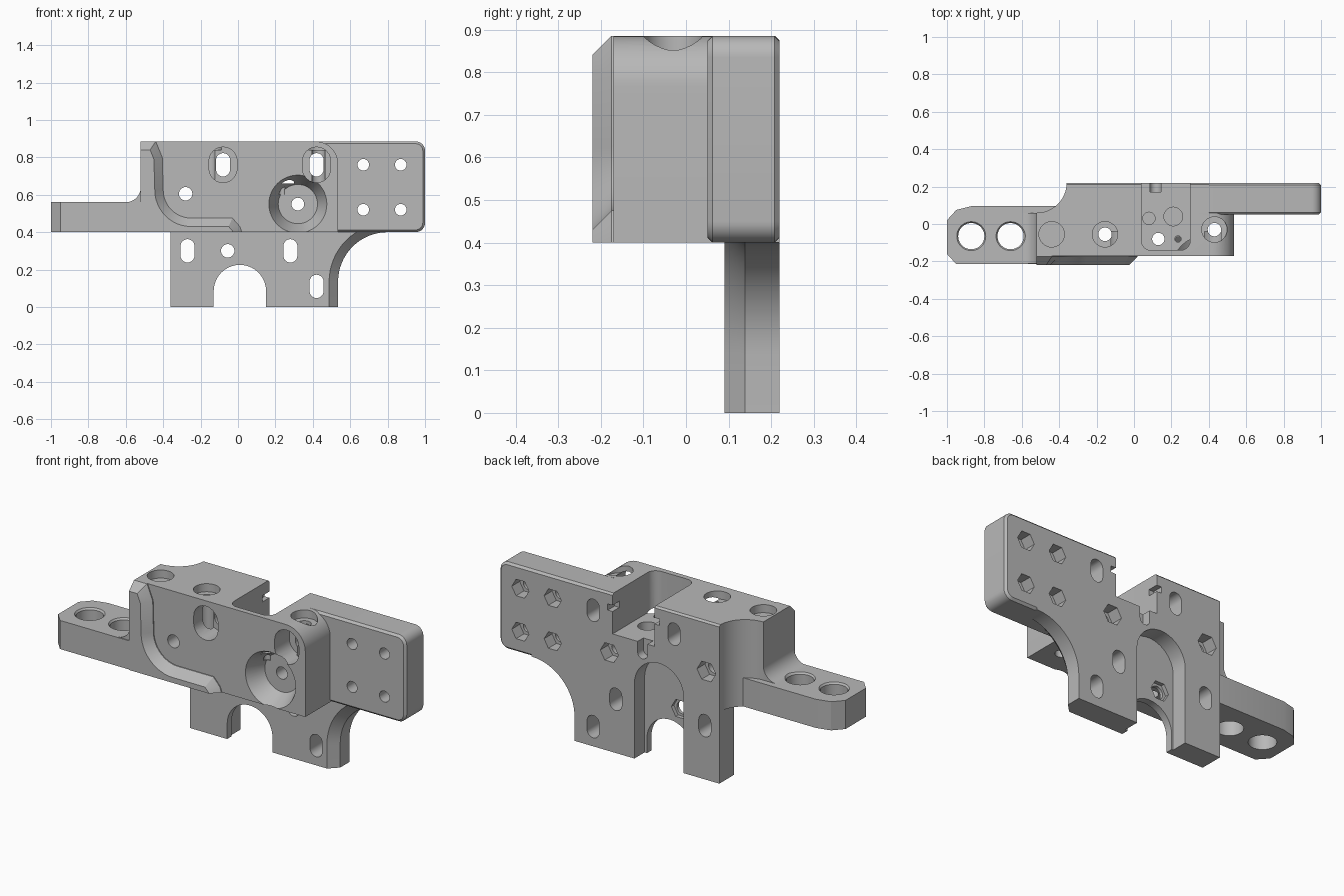
import bpy
import bmesh
from math import sin, cos, pi, radians

if "Cube" in bpy.data.objects:
    bpy.data.objects.remove(bpy.data.objects["Cube"])

GREY = (0.48, 0.48, 0.48, 1)
grey = bpy.data.materials.new("machined_grey")
grey.use_nodes = True
grey.diffuse_color = GREY
grey.node_tree.nodes["Principled BSDF"].inputs["Base Color"].default_value = GREY


def arc(cx, cy, r, start, end, n=12):
    angles = [radians(start + (end - start) * i / n) for i in range(n + 1)]
    return [(cx + r * cos(a), cy + r * sin(a)) for a in angles]


def ring(cx, cy, r, n=32):
    return arc(cx, cy, r, 0, 360 - 360 / n, n - 1)


def slot(cx, cy, w, h):
    r, d = w / 2, (h - w) / 2
    return arc(cx, cy + d, r, 0, 180) + arc(cx, cy - d, r, 180, 360)


def place(p, t, axis):
    return (p[0], t, p[1]) if axis == 'y' else (p[0], p[1], t)


def loft(name, first, last, axis, lo, hi, edge_rule=None, chamfer=0.0):
    """Solid between two matching outlines, with chamfers on the chosen edges."""
    bm = bmesh.new()
    a = [bm.verts.new(place(p, lo, axis)) for p in first]
    b = [bm.verts.new(place(p, hi, axis)) for p in last]
    bm.faces.new(a)
    bm.faces.new(b)
    for i in range(len(a)):
        j = (i + 1) % len(a)
        bm.faces.new((a[i], a[j], b[j], b[i]))
    bmesh.ops.recalc_face_normals(bm, faces=bm.faces)
    if bm.calc_volume(signed=True) < 0:
        bmesh.ops.reverse_faces(bm, faces=bm.faces)
    if edge_rule:
        edges = [e for e in bm.edges if edge_rule(e.verts[0].co, e.verts[1].co)]
        bmesh.ops.bevel(bm, geom=edges, offset=chamfer, segments=1,
                        affect='EDGES', profile=0.5)
    me = bpy.data.meshes.new(name)
    bm.to_mesh(me)
    bm.free()
    me.materials.append(grey)
    ob = bpy.data.objects.new(name, me)
    bpy.context.collection.objects.link(ob)
    return ob


parts = []


def part(name, outline, axis, lo, hi, **kw):
    parts.append(loft(name, outline, outline, axis, lo, hi, **kw))


# Main block with a rounded top corner
part("front_block", [(-0.52, 0.4), (0.535, 0.4)] + arc(0.415, 0.765, 0.12, 0, 90)
     + [(-0.52, 0.885)], 'y', -0.17, 0.06)
# Rear half of the block with a scooped corner
part("rear_block", [(-0.52, 0), (0.4, 0), (0.4, 0.22)]
     + arc(-0.52, 0.22, 0.16, 0, -90), 'z', 0.4, 0.885, chamfer=0.01,
     edge_rule=lambda p, q: min(p.y, q.y) > 0.21 and min(p.z, q.z) > 0.8)
# Side mounting plate, chamfered around its front and back faces
part("side_plate", [(0, 0.4)] + arc(0.95, 0.45, 0.05, -90, 0, 8)
     + arc(0.95, 0.835, 0.05, 0, 90, 8) + [(0, 0.885)], 'y', 0.05, 0.22, chamfer=0.012,
     edge_rule=lambda p, q: abs(p.y - q.y) < 0.01 and max(p.x, q.x) > 0.5)
# Lower web, chamfered along its curved flank
part("lower_web", [(-0.36, 0), (0.535, 0)] + arc(0.8, 0.135, 0.265, 180, 90, 16)
     + [(0.8, 0.45), (-0.36, 0.45)], 'y', 0.09, 0.22, chamfer=0.048,
     edge_rule=lambda p, q: max(p.y, q.y) < 0.1 and min(p.x, q.x) > 0.5)
# Raised lip on the front
part("front_lip", [(-0.52, 0.4), (0.02, 0.4), (0.01, 0.43), (-0.03, 0.475)]
     + arc(-0.25, 0.625, 0.15, 270, 180)
     + [(-0.405, 0.8), (-0.44, 0.885), (-0.52, 0.885)], 'y', -0.22, -0.1, chamfer=0.045,
     edge_rule=lambda p, q: max(p.y, q.y) < -0.2
     and max(p.x, q.x) > -0.5 and max(p.z, q.z) > 0.41)
# Side arm and the fillet joining it to the block
part("side_arm", [(-1, -0.16), (-0.95, -0.215), (-0.5, -0.215), (-0.42, -0.16),
                  (-0.42, 0.095), (-0.87, 0.095), (-0.95, 0.075), (-1, 0.02)],
     'z', 0.4, 0.56)
part("arm_fillet", arc(-0.6, 0.64, 0.08, 270, 360)
     + [(-0.5, 0.64), (-0.5, 0.5), (-0.6, 0.5)], 'y', -0.21, 0.06)


def bounds(ob):
    return [(min(v.co[i] for v in ob.data.vertices),
             max(v.co[i] for v in ob.data.vertices)) for i in range(3)]


def cut(outline, axis, lo, hi, last=None):
    """Remove a shape from every part that it reaches."""
    cutter = loft("cutter", outline, last or outline, axis, lo, hi)
    cutter.hide_render = True
    reach = bounds(cutter)
    for ob in parts:
        if any(a[0] >= b[1] or b[0] >= a[1] for a, b in zip(bounds(ob), reach)):
            continue
        mod = ob.modifiers.new("cut", 'BOOLEAN')
        mod.operation, mod.solver, mod.object = 'DIFFERENCE', 'EXACT', cutter
        # Use the other solver where the exact one loses the part
        evaluated = ob.evaluated_get(bpy.context.evaluated_depsgraph_get())
        if len(evaluated.data.polygons) < 6:
            mod.solver = 'MANIFOLD'
        bpy.context.view_layer.objects.active = ob
        bpy.ops.object.modifier_apply(modifier=mod.name)
    bpy.data.objects.remove(cutter)


# Tall arched pocket in the back and the arch through the web
cut([(-0.14, -0.1), (0.165, -0.1)] + arc(0.0125, 0.42, 0.1525, 0, 180, 20), 'y', 0.13, 0.3)
cut([(-0.13, -0.1), (0.15, -0.1)] + arc(0.01, 0.085, 0.14, 0, 180, 20), 'y', 0.07, 0.3)

# Top pocket, open to the back, with side grooves and a small channel
cut([(0.3, 0.3), (0.04, 0.3)] + arc(0.09, -0.09, 0.05, 180, 270, 6)
    + arc(0.25, -0.09, 0.05, 270, 360, 6), 'z', 0.66, 1)
cut([(0.01, 0.785), (0.33, 0.785), (0.33, 0.82), (0.01, 0.82)], 'y', 0.16, 0.3)
cut(slot(0.115, 0.64, 0.06, 0.14), 'y', 0.17, 0.3)
for x, y, r, bottom in [(0.13, -0.08, 0.033, 0.3), (0.08, 0.03, 0.033, 0.52),
                        (0.21, 0.04, 0.05, 0.52), (0.235, -0.08, 0.017, 0.6)]:
    cut(ring(x, y, r), 'z', bottom, 0.8)

# Funnel bore on the front
cut(ring(0.32, 0.55, 0.165, 48), 'y', -0.19, -0.07, ring(0.32, 0.55, 0.105, 48))

# Bolt holes through the depth, with hexagonal recesses at the back
bolts = [(x, z, 0.031) for x in (0.67, 0.87) for z in (0.52, 0.76)]
for x, z, r in bolts + [(0.32, 0.55, 0.034), (-0.28, 0.605, 0.036)]:
    cut(ring(x, z, r, 24), 'y', -0.3, 0.3)
    cut(ring(x, z, r + 0.022, 6), 'y', 0.15, 0.3)
cut(ring(-0.055, 0.3, 0.036, 24), 'y', 0.07, 0.3)
cut(ring(-0.055, 0.3, 0.055, 6), 'y', 0.108, 0.2)

# Slotted holes, the upper pair counterbored from the front
for x, z in [(-0.08, 0.76), (0.42, 0.76), (-0.27, 0.3), (0.28, 0.3), (0.42, 0.11)]:
    cut(slot(x, z, 0.075, 0.125), 'y', -0.3, 0.3)
    if z > 0.5:
        cut(slot(x, z, 0.15, 0.19), 'y', -0.3, -0.04)

# Vertical holes with counterbores in the top
for x, y in [(-0.44, -0.055), (-0.155, -0.055), (0.43, -0.03)]:
    cut(ring(x, y, 0.036), 'z', 0.3, 1)
    cut(ring(x, y, 0.068), 'z', 0.84, 1)
for x in (-0.87, -0.66):
    cut(ring(x, -0.065, 0.07, 40), 'z', 0.3, 0.6)
    cut(ring(x, -0.065, 0.07, 40), 'z', 0.55, 0.57, ring(x, -0.065, 0.085, 40))

bpy.ops.object.select_all(action='DESELECT')
for ob in parts:
    ob.select_set(True)
bpy.context.view_layer.objects.active = parts[0]
bpy.ops.object.shade_smooth_by_angle(angle=radians(30))
